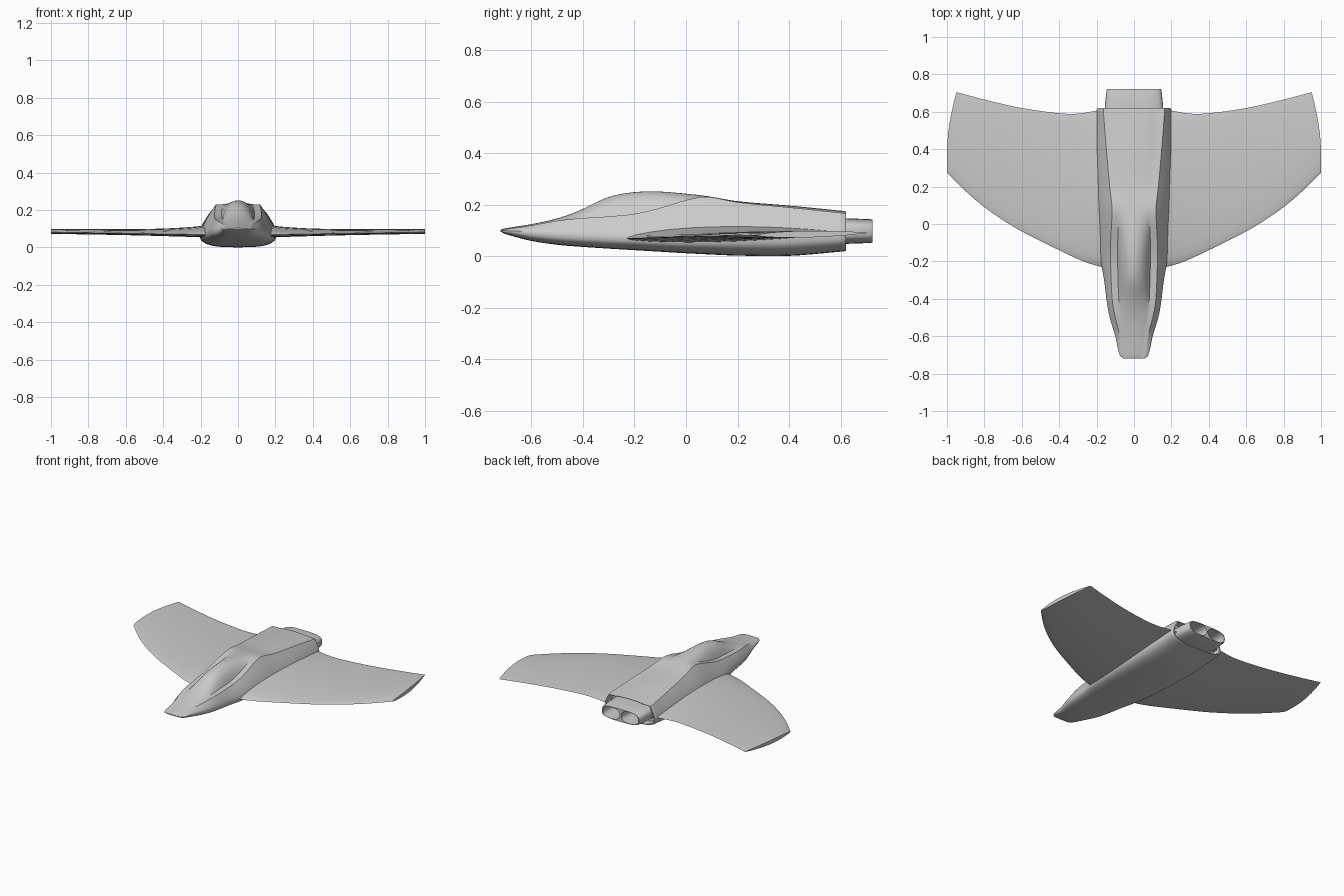
import bpy, bmesh, math

if "Cube" in bpy.data.objects:
    bpy.data.objects.remove(bpy.data.objects["Cube"])

grey = bpy.data.materials.new("hull_grey")
grey.use_nodes = True
grey.diffuse_color = (0.6, 0.6, 0.6, 1)
grey.node_tree.nodes["Principled BSDF"].inputs["Base Color"].default_value = (0.6, 0.6, 0.6, 1)


def spline(rows, x):
    """Smooth interpolation of table rows, keyed by their first column."""
    i = 0
    while i < len(rows) - 2 and x > rows[i + 1][0]:
        i += 1
    a, b = rows[i], rows[i + 1]
    before, after = rows[max(i - 1, 0)], rows[min(i + 2, len(rows) - 1)]
    step = b[0] - a[0]
    t = (x - a[0]) / step
    result = []
    for k in range(1, len(a)):
        m0 = (b[k] - before[k]) / (b[0] - before[0]) * step
        m1 = (after[k] - a[k]) / (after[0] - a[0]) * step
        rise = b[k] - a[k]
        result.append(a[k] + t * m0 + t * t * (3 * rise - 2 * m0 - m1)
                      + t ** 3 * (m0 + m1 - 2 * rise))
    return result


def loft(name, rings, angle=35):
    """Skin closed rings of equal length and cap both ends."""
    bm = bmesh.new()
    loops = [[bm.verts.new(p) for p in ring] for ring in rings]
    n = len(loops[0])
    for a, b in zip(loops, loops[1:]):
        for i in range(n):
            j = (i + 1) % n
            bm.faces.new((a[i], a[j], b[j], b[i]))
    bm.faces.new(loops[0])
    bm.faces.new(loops[-1])
    bmesh.ops.recalc_face_normals(bm, faces=bm.faces)
    mesh = bpy.data.meshes.new(name)
    bm.to_mesh(mesh)
    bm.free()
    mesh.materials.append(grey)
    obj = bpy.data.objects.new(name, mesh)
    bpy.context.collection.objects.link(obj)
    smooth(obj, angle)
    return obj


def smooth(obj, angle=35):
    bpy.ops.object.select_all(action="DESELECT")
    obj.select_set(True)
    bpy.context.view_layer.objects.active = obj
    bpy.ops.object.shade_smooth_by_angle(angle=math.radians(angle))


# Fuselage stations: y, top, shoulder height, shoulder half width,
# half width, height of widest line, bottom
stations = [
    (-.72, .103, .102, .05, .055, .1, .097),
    (-.705, .108, .105, .062, .075, .1, .088),
    (-.6, .125, .12, .075, .1, .095, .06),
    (-.5, .147, .138, .1, .13, .088, .045),
    (-.42, .175, .147, .115, .145, .083, .038),
    (-.3, .23, .155, .122, .16, .078, .03),
    (-.2, .249, .165, .125, .178, .075, .024),
    (-.1, .251, .188, .125, .188, .072, .018),
    (0, .243, .218, .12, .195, .07, .012),
    (.08, .234, .231, .117, .2, .072, .008),
    (.2, .214, .21, .13, .205, .075, .003),
    (.4, .197, .19, .148, .207, .08, .002),
    (.62, .175, .167, .165, .2, .085, .02),
]


def body_ring(y):
    top, sz, sw, w, mid, bottom = spline(stations, y)
    half = []
    for i in range(9):                      # rounded belly
        a = math.pi / 2 * i / 8
        half.append((w * math.sin(a) ** .67, mid - (mid - bottom) * max(math.cos(a), 0) ** .67))
    for i in range(1, 6):                   # sloping flank up to the shoulder
        f = i / 5
        half.append((w + (sw - w) * f ** 1.4, mid + (sz - mid) * f))
    for i in range(1, 11):                  # deck with canopy bulge
        x = sw * (1 - i / 10)
        bulge = max(0, 1 - (x / (sw * .68)) ** 2) ** .7
        half.append((x, sz + (top - sz) * bulge))
    ring = half + [(-x, z) for x, z in half[-2:0:-1]]
    return [(x, y, z) for x, z in ring]


def inset(ring, y, scale):
    return [(x * scale, y, .098 + (z - .098) * scale) for x, _, z in ring]


ys = [-.72, -.715, -.705] + [-.69 + 1.29 * i / 56 for i in range(57)] + [.61]
rings = [body_ring(y) for y in ys]
tail = body_ring(.61)
rings += [inset(tail, .62, .97), inset(tail, .62, .92), inset(tail, .57, .9)]
loft("fuselage", rings)

# Wing edges: span position and y
leading = [(.1, -.245), (.18, -.228), (.27, -.2), (.4, -.14), (.6, -.04),
           (.7, .02), (.8, .09), (.9, .175), (1, .275)]
trailing = [(.1, .612), (.2, .605), (.3, .59), (.4, .592), (.6, .62), (.8, .665), (.95, .705)]


def wing_ring(s, side):
    u = (s - .1) / .9
    x_back = s - .05 * u
    front, back = spline(leading, s)[0], spline(trailing, x_back)[0]
    upper = .013 + .036 * (1 - u) ** 4
    lower = .013 + .012 * (1 - u) ** 2
    z_front = .068 + .014 * u
    count = 14

    def point(c, lift):
        x = s + (x_back - s) * c + .018 * u ** 4 * math.sin(math.pi * c)
        z = z_front + (.091 - z_front) * c
        shape = math.sin(math.pi * c ** .8) ** .75 if 0 < c < 1 else 0
        return (side * x, front + (back - front) * c, z + lift * shape)

    steps = [(1 - math.cos(math.pi * i / count)) / 2 for i in range(count + 1)]
    return [point(c, upper) for c in steps] + [point(c, -lower) for c in steps[-2:0:-1]]


for label, side in (("left", 1), ("right", -1)):
    loft(label + "_wing", [wing_ring(.1 + .9 * i / 30, side) for i in range(31)], 40)


# Twin exhaust: one flattened shell with two rounded ducts cut into it
def oval(y, cx, rx, rz, power):
    ring = []
    for i in range(48):
        a = math.tau * i / 48
        c, s = math.cos(a), math.sin(a)
        ring.append((cx + rx * math.copysign(abs(c) ** power, c), y,
                     .098 + rz * math.copysign(abs(s) ** power, s)))
    return ring


exhaust = loft("exhaust_shell", [
    oval(.56, 0, .158, .05, .6), oval(.64, 0, .155, .049, .6),
    oval(.715, 0, .147, .046, .6), oval(.723, 0, .143, .044, .6)])
for side in (1, -1):
    cutter = loft("duct_cutter", [oval(.6, side * .071, .06, .036, .8),
                                  oval(.8, side * .071, .069, .042, .8)])
    cutter.hide_render = True
    cut = exhaust.modifiers.new("duct", "BOOLEAN")
    cut.object = cutter
    cut.solver = "EXACT"
    bpy.context.view_layer.objects.active = exhaust
    bpy.ops.object.modifier_apply(modifier=cut.name)
    bpy.data.objects.remove(cutter)
smooth(exhaust)
